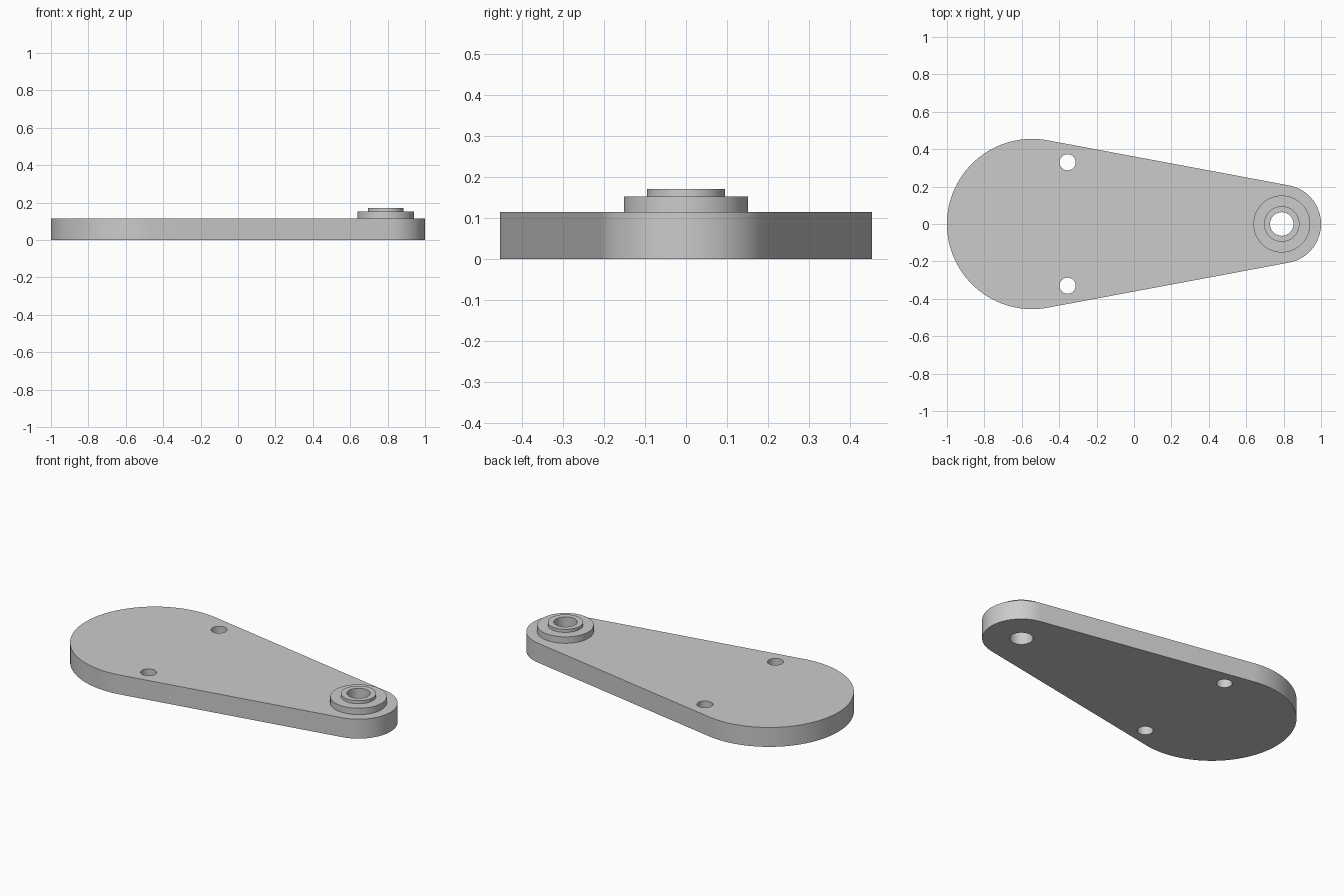
import bpy
import bmesh
from math import acos, cos, sin, pi, radians

if "Cube" in bpy.data.objects:
    bpy.data.objects.remove(bpy.data.objects["Cube"], do_unlink=True)

GREY = (0.6, 0.6, 0.6, 1)
metal = bpy.data.materials.new("grey metal")
metal.use_nodes = True
metal.diffuse_color = GREY
metal.node_tree.nodes["Principled BSDF"].inputs["Base Color"].default_value = GREY


def arc(x, y, r, start, end, steps):
    """Points along an arc, both ends included."""
    angles = [start + (end - start) * i / steps for i in range(steps + 1)]
    return [(x + r * cos(a), y + r * sin(a)) for a in angles]


def circle(x, y, r, steps=64):
    return arc(x, y, r, 0, 2 * pi, steps)[:-1]


def extruded(name, loops, bottom, top):
    """Solid from an outer outline and any number of hole outlines."""
    bm = bmesh.new()
    edges = []
    for loop in loops:
        verts = [bm.verts.new((x, y, bottom)) for x, y in loop]
        edges += [bm.edges.new((v, verts[i - 1])) for i, v in enumerate(verts)]
    bmesh.ops.triangle_fill(bm, edges=edges, use_beauty=True, normal=(0, 0, 1))
    raised = bmesh.ops.extrude_face_region(bm, geom=bm.faces[:], use_keep_orig=True)["geom"]
    moved = [v for v in raised if isinstance(v, bmesh.types.BMVert)]
    bmesh.ops.translate(bm, verts=moved, vec=(0, 0, top - bottom))
    bmesh.ops.recalc_face_normals(bm, faces=bm.faces[:])
    mesh = bpy.data.meshes.new(name)
    bm.to_mesh(mesh)
    bm.free()
    mesh.materials.append(metal)
    obj = bpy.data.objects.new(name, mesh)
    bpy.context.collection.objects.link(obj)
    bpy.ops.object.select_all(action="DESELECT")
    obj.select_set(True)
    bpy.context.view_layer.objects.active = obj
    bpy.ops.object.shade_smooth_by_angle(angle=radians(30))
    return obj


# Tapered plate: two end arcs joined by their common tangents
WIDE_X, WIDE_R = -0.545, 0.455
BOSS_X, NARROW_R = 0.79, 0.21
PLATE_TOP, STEP_TOP, LIP_TOP = 0.115, 0.153, 0.171
tangent = acos((WIDE_R - NARROW_R) / (BOSS_X - WIDE_X))
outline = (arc(BOSS_X, 0, NARROW_R, -tangent, tangent, 48)
           + arc(WIDE_X, 0, WIDE_R, tangent, 2 * pi - tangent, 96))
bore = circle(BOSS_X, 0, 0.063)
screw_holes = [circle(-0.355, side * 0.33, 0.043, 48) for side in (-1, 1)]
extruded("plate", [outline, bore] + screw_holes, 0, PLATE_TOP)

# Stepped boss around the bore
extruded("boss_step", [circle(BOSS_X, 0, 0.152), bore], PLATE_TOP, STEP_TOP)
extruded("boss_lip", [circle(BOSS_X, 0, 0.095), bore], STEP_TOP, LIP_TOP)
